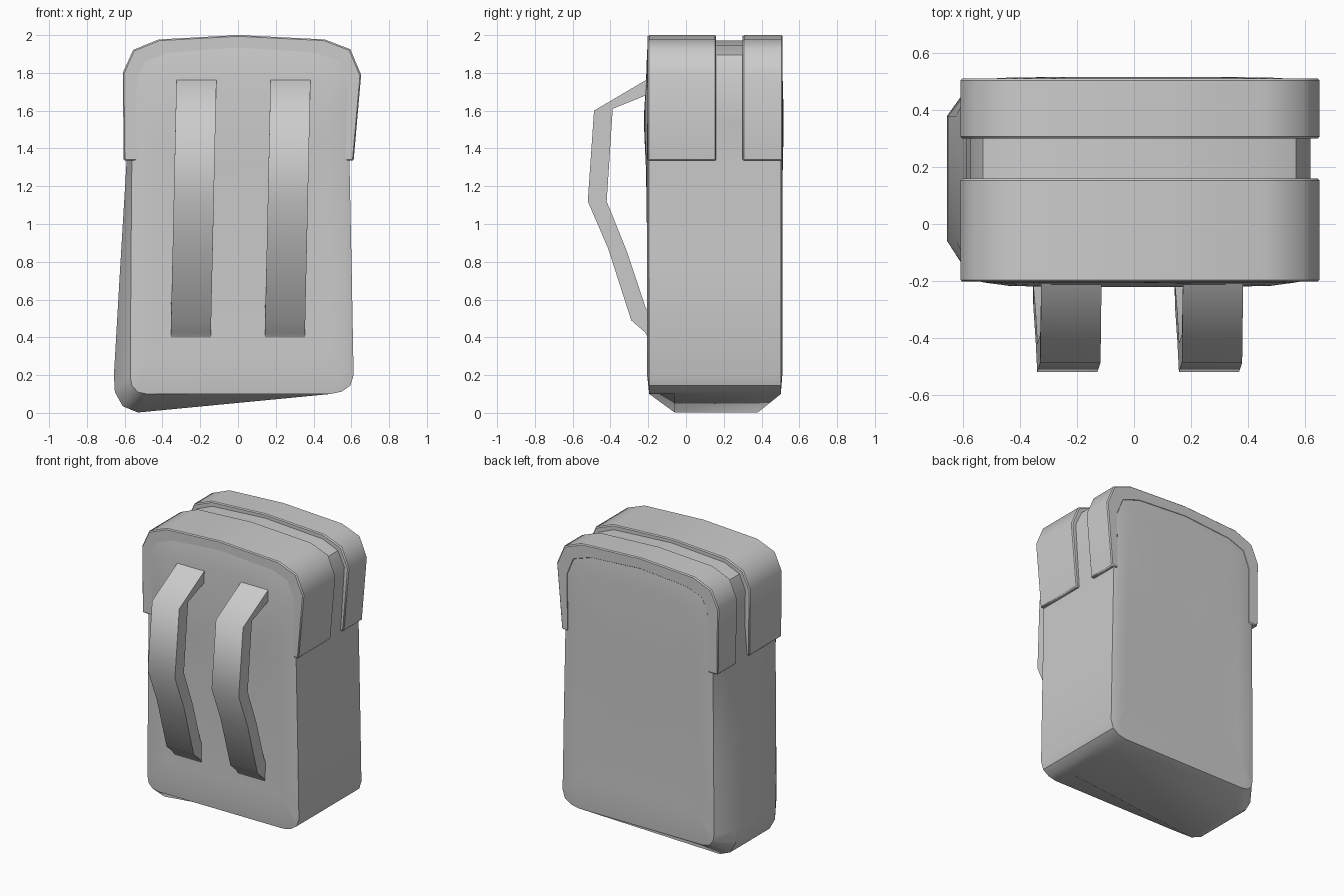
import bpy, bmesh, math

if "Cube" in bpy.data.objects:
    bpy.data.objects.remove(bpy.data.objects["Cube"])


def make_object(name, bm, bevel=0.0, angle=28):
    bmesh.ops.recalc_face_normals(bm, faces=bm.faces[:])
    mesh = bpy.data.meshes.new(name)
    bm.to_mesh(mesh)
    bm.free()
    ob = bpy.data.objects.new(name, mesh)
    bpy.context.collection.objects.link(ob)
    if bevel:
        mod = ob.modifiers.new("bevel", 'BEVEL')
        mod.width = bevel
        mod.segments = 1
        mod.limit_method = 'ANGLE'
        mod.angle_limit = math.radians(50)
    bpy.ops.object.select_all(action='DESELECT')
    bpy.context.view_layer.objects.active = ob
    ob.select_set(True)
    bpy.ops.object.shade_smooth_by_angle(angle=math.radians(angle))
    return ob


def loft(loops):
    """Bridge equal-length closed loops and cap both ends."""
    bm = bmesh.new()
    rings = [[bm.verts.new(p) for p in loop] for loop in loops]
    for a, b in zip(rings, rings[1:]):
        n = len(a)
        for i in range(n):
            j = (i + 1) % n
            bm.faces.new((a[i], a[j], b[j], b[i]))
    bm.faces.new(rings[0])
    bm.faces.new(rings[-1])
    return bm


def at_y(outline, y):
    return [(x, y, z) for x, z in outline]


def shrink(outline, k, cx=0.02, cz=1.1):
    return [(cx + (x - cx) * k, cz + (z - cz) * k) for x, z in outline]


def bulged(outline, y, amount):
    """Panel ring that swells outward around the upper part of the bag."""
    return [(x, y + amount * math.exp(-((z - 1.55) / 0.3) ** 2), z)
            for x, z in outline]


# Body outlines (x, z): shared top, edge bottom, sagging middle, inset panel
top = [(0.59, 1.33), (0.605, 1.55), (0.62, 1.79), (0.57, 1.895),
       (0.45, 1.945), (0, 1.972), (-0.41, 1.945), (-0.53, 1.895),
       (-0.575, 1.79), (-0.572, 1.55)]
edge = [(-0.562, 1.33), (-0.567, 0.75), (-0.57, 0.19), (-0.562, 0.145),
        (-0.53, 0.11), (-0.48, 0.1), (0.49, 0.1), (0.55, 0.113),
        (0.595, 0.145), (0.612, 0.2), (0.602, 0.75)] + top
sag = [(-0.59, 1.33), (-0.625, 0.75), (-0.657, 0.2), (-0.652, 0.11),
       (-0.61, 0.035), (-0.53, 0.002), (0.49, 0.1), (0.55, 0.113),
       (0.595, 0.145), (0.612, 0.2), (0.602, 0.75)] + top
panel = [(-0.522, 1.33), (-0.524, 0.75), (-0.525, 0.225), (-0.523, 0.21),
         (-0.515, 0.202), (-0.50, 0.2), (0.54, 0.2), (0.557, 0.202),
         (0.565, 0.21), (0.567, 0.225), (0.565, 0.75),
         (0.56, 1.33), (0.563, 1.55), (0.565, 1.73), (0.515, 1.85),
         (0.38, 1.895), (0, 1.92), (-0.36, 1.89), (-0.48, 1.845),
         (-0.525, 1.73), (-0.523, 1.55)]

make_object("bag_body", loft([
    bulged(shrink(panel, 0.3), -0.202, -0.02),
    bulged(shrink(panel, 0.6), -0.202, -0.02),
    bulged(shrink(panel, 0.85), -0.202, -0.016),
    at_y(panel, -0.206), at_y(edge, -0.195), at_y(sag, -0.06),
    at_y(sag, 0.38), at_y(edge, 0.502), at_y(panel, 0.510),
    bulged(shrink(panel, 0.85), 0.507, 0.008),
    bulged(shrink(panel, 0.6), 0.507, 0.01),
    bulged(shrink(panel, 0.3), 0.507, 0.01)]), angle=33)

# Two raised bands wrapped over the top, leaving a groove between them
outer = [(-0.605, 1.335), (-0.61, 1.8), (-0.555, 1.922), (-0.42, 1.977),
         (0, 2.0), (0.46, 1.977), (0.595, 1.925), (0.652, 1.79),
         (0.612, 1.335)]
inner = [(-0.525, 1.335), (-0.525, 1.73), (-0.48, 1.845), (-0.36, 1.89),
         (0, 1.92), (0.38, 1.895), (0.515, 1.85), (0.565, 1.73),
         (0.56, 1.335)]


def band(name, y0, y1):
    bm = bmesh.new()
    sections = []
    for (ox, oz), (ix, iz) in zip(outer, inner):
        sections.append([bm.verts.new(p) for p in (
            (ox, y0, oz), (ox, y1, oz), (ix, y1, iz), (ix, y0, iz))])
    for a, b in zip(sections, sections[1:]):
        for i in range(4):
            j = (i + 1) % 4
            bm.faces.new((a[i], a[j], b[j], b[i]))
    bm.faces.new(sections[0])
    bm.faces.new(sections[-1])
    return make_object(name, bm, bevel=0.007, angle=48)


band("front_band", -0.203, 0.16)
band("rear_band", 0.30, 0.512)

# Shoulder straps: side profile pairs (y, z), outer face then inner face
strap_out = [(-0.19, 1.775), (-0.487, 1.6), (-0.52, 1.12), (-0.412, 0.87),
             (-0.29, 0.49), (-0.215, 0.425), (-0.19, 0.375)]
strap_in = [(-0.19, 1.69), (-0.388, 1.61), (-0.42, 1.12), (-0.315, 0.86),
            (-0.215, 0.56), (-0.19, 0.52), (-0.19, 0.50)]


def strap(name, x_top):
    loops = []
    for (yo, zo), (yi, zi) in zip(strap_out, strap_in):
        x = x_top - 0.03 * (1.77 - zo) / 1.37
        loops.append([(x - 0.106, yo, zo), (x + 0.106, yo, zo),
                      (x + 0.106, yi, zi), (x - 0.106, yi, zi)])
    make_object(name, loft(loops), angle=65)


strap("left_strap", -0.22)
strap("right_strap", 0.278)
